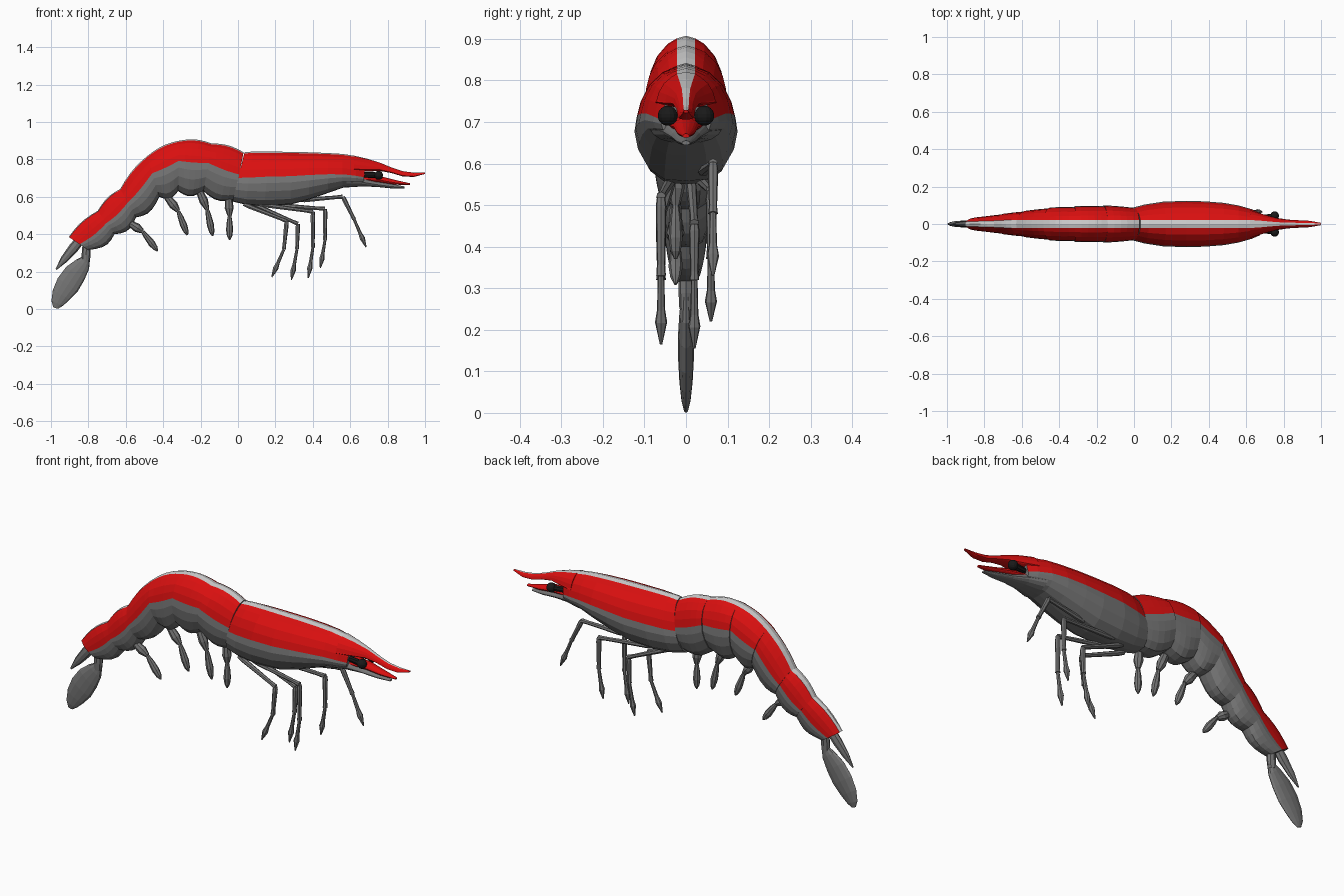
import bpy, bmesh, math
from mathutils import Vector


def material(name, rgb):
    m = bpy.data.materials.new(name)
    m.diffuse_color = (*rgb, 1)
    return m


WHITE = material("pale_stripe", (0.65, 0.65, 0.65))
RED = material("red_shell", (0.7, 0.005, 0.005))
GREY = material("grey_shell", (0.18, 0.18, 0.18))
BLACK = material("black_eye", (0.01, 0.01, 0.01))


def finish(name, bm, mats):
    bmesh.ops.recalc_face_normals(bm, faces=bm.faces)
    me = bpy.data.meshes.new(name)
    bm.to_mesh(me)
    bm.free()
    for m in mats:
        me.materials.append(m)
    ob = bpy.data.objects.new(name, me)
    bpy.context.collection.objects.link(ob)
    return ob


def skin(bm, rings, mat_of):
    """Join rings of points into a capped skin."""
    vs = [[bm.verts.new(p) for p in r] for r in rings]
    n = len(vs[0])
    for a, b in zip(vs, vs[1:]):
        for i in range(n):
            j = (i + 1) % n
            bm.faces.new((a[i], a[j], b[j], b[i])).material_index = mat_of(i)
    for r in (vs[0], vs[-1]):
        bm.faces.new(r).material_index = mat_of(n // 2)


# half cross-section: (part, position within the part, width share)
UPPER = [(0.05, None), (0.16, 0.46), (0.40, 0.72), (0.70, 0.88), (1.0, 0.96)]
LOWER = [(0.22, 1.0), (0.5, 0.93), (0.8, 0.72), (0.97, 0.42)]


def shell(name, stations, mats=(WHITE, RED, GREY)):
    """Loft of stations (top_x, top_z, bottom_x, bottom_z, half_width, colour_split)."""
    rings = []
    for tx, tz, bx, bz, hw, split in stations:
        stripe = min(0.022, 0.32 * hw)
        prof = [(u * split, stripe if w is None else max(w * hw, stripe)) for u, w in UPPER]
        prof += [(split + (1 - split) * u, w * hw) for u, w in LOWER]

        def pt(t, y):
            return (tx + (bx - tx) * t, y, tz + (bz - tz) * t)
        rings.append([pt(0, 0)] + [pt(t, w) for t, w in prof] + [pt(1, 0)]
                     + [pt(t, -w) for t, w in reversed(prof)])
    n = len(rings[0])

    def mat_of(i):
        k = min(i, n - 1 - i)
        return 0 if k == 0 else 1 if k < len(UPPER) else 2
    bm = bmesh.new()
    skin(bm, rings, mat_of)
    return finish(name, bm, mats)


def limb(name, pts, sides=8, mat=GREY):
    """Tapered tube through points (x, y, z, radius in side view, radius in y)."""
    rings = []
    for i, (x, y, z, rp, ry) in enumerate(pts):
        a, b = pts[max(i - 1, 0)], pts[min(i + 1, len(pts) - 1)]
        t = Vector((b[0] - a[0], 0, b[2] - a[2])).normalized()
        nrm = Vector((-t.z, 0, t.x))
        rings.append([Vector((x, y, z)) + nrm * rp * math.cos(c) + Vector((0, ry, 0)) * math.sin(c)
                      for c in (math.tau * k / sides for k in range(sides))])
    bm = bmesh.new()
    skin(bm, rings, lambda i: 0)
    return finish(name, bm, [mat])


# carapace
shell("carapace", [
    (0.035, 0.838, -0.03, 0.575, 0.088, 0.52), (0.08, 0.842, 0.04, 0.558, 0.104, 0.49),
    (0.17, 0.842, 0.14, 0.55, 0.119, 0.46), (0.28, 0.840, 0.28, 0.558, 0.124, 0.46),
    (0.38, 0.838, 0.38, 0.585, 0.121, 0.48), (0.48, 0.834, 0.48, 0.620, 0.113, 0.53),
    (0.56, 0.829, 0.56, 0.648, 0.099, 0.60), (0.63, 0.818, 0.63, 0.658, 0.079, 0.66),
    (0.685, 0.803, 0.67, 0.662, 0.060, 0.70)])

# rostrum
shell("rostrum", [
    (0.62, 0.820, 0.62, 0.735, 0.074, 0.8), (0.69, 0.804, 0.69, 0.735, 0.052, 0.8),
    (0.76, 0.782, 0.76, 0.738, 0.032, 0.8), (0.82, 0.757, 0.82, 0.727, 0.023, 0.8),
    (0.88, 0.737, 0.88, 0.709, 0.020, 0.8), (0.94, 0.729, 0.94, 0.706, 0.017, 0.8),
    (1.0, 0.729, 1.0, 0.722, 0.006, 0.8)], (WHITE, RED, RED))

# lower head and the red scale above it
shell("lower_head", [
    (0.58, 0.73, 0.58, 0.650, 0.085, 0.5), (0.66, 0.715, 0.66, 0.655, 0.058, 0.5),
    (0.74, 0.685, 0.74, 0.653, 0.036, 0.5), (0.82, 0.670, 0.82, 0.645, 0.024, 0.5),
    (0.89, 0.655, 0.89, 0.645, 0.010, 0.5)], (GREY, GREY, GREY))
shell("antenna_scale", [
    (0.66, 0.715, 0.66, 0.680, 0.045, 0.5), (0.76, 0.710, 0.76, 0.675, 0.030, 0.5),
    (0.84, 0.690, 0.84, 0.665, 0.022, 0.5), (0.92, 0.672, 0.92, 0.662, 0.008, 0.5)],
    (RED, RED, RED))

# eyes on short stalks
for side, s in (("left", 1), ("right", -1)):
    limb(f"eye_stalk_{side}", [(0.65, s * 0.03, 0.718, 0.014, 0.014),
                               (0.75, s * 0.043, 0.715, 0.016, 0.014)], mat=BLACK)
    bm = bmesh.new()
    bmesh.ops.create_uvsphere(bm, u_segments=14, v_segments=9, radius=0.024)
    eye = finish(f"eye_{side}", bm, [BLACK])
    eye.location = (0.752, s * 0.044, 0.715)

# abdomen segments between successive boundary lines
bounds = [(0.03, 0.838, -0.02, 0.585, 0.090, 0.47), (-0.14, 0.885, -0.185, 0.63, 0.099, 0.41),
          (-0.315, 0.900, -0.32, 0.63, 0.094, 0.40), (-0.485, 0.818, -0.42, 0.60, 0.087, 0.42),
          (-0.63, 0.642, -0.545, 0.49, 0.070, 0.48), (-0.75, 0.525, -0.66, 0.40, 0.055, 0.52),
          (-0.905, 0.385, -0.80, 0.315, 0.036, 0.55)]
for n, (a, b) in enumerate(zip(bounds, bounds[1:])):
    stations = []
    for i in range(6):
        k = i / 5
        s = [p + (q - p) * k for p, q in zip(a, b)]
        up = Vector((s[0] - s[2], s[1] - s[3])).normalized()
        arc = math.sin(math.pi * k)
        s[0] += up.x * 0.014 * arc
        s[1] += up.y * 0.014 * arc
        s[2] -= up.x * 0.028 * arc       # rounded side flap
        s[3] -= up.y * 0.028 * arc
        s[4] *= 0.96 + 0.05 * k + 0.02 * arc
        stations.append(s)
    shell(f"abdomen_segment_{n + 1}", stations)

# walking legs: hip, knee, ankle, tip in side view, with the side offset
legs = [(-0.06, [(0.03, 0.56), (0.26, 0.47), (0.245, 0.32), (0.18, 0.17)]),
        (0.02, [(0.08, 0.56), (0.32, 0.455), (0.315, 0.32), (0.285, 0.155)]),
        (-0.06, [(0.11, 0.56), (0.40, 0.52), (0.40, 0.33), (0.375, 0.165)]),
        (0.06, [(0.15, 0.56), (0.465, 0.535), (0.465, 0.37), (0.44, 0.22)]),
        (0.065, [(0.33, 0.58), (0.56, 0.60), (0.62, 0.48), (0.685, 0.33)])]
for n, (y, path) in enumerate(legs, 1):
    for j, part in enumerate(("upper", "middle", "foot")):
        p, q = Vector(path[j]), Vector(path[j + 1])
        ya = y * 0.6 if j == 0 else y
        rads = [(0, 0.010), (0.12, 0.013), (0.85, 0.010), (1, 0.012)]
        if j == 2:
            rads = [(0, 0.008), (0.5, 0.010), (0.68, 0.015), (1, 0.003)]
        pts = []
        for k, r in rads:
            c = p.lerp(q, k)
            pts.append((c.x, ya + (y - ya) * k, c.y, r, r))
        limb(f"leg_{n}_{part}", pts, 7)

# swimming legs: base, joint, tip
swimmers = [[(-0.05, 0.60), (-0.045, 0.50), (-0.045, 0.37)],
            [(-0.21, 0.64), (-0.165, 0.535), (-0.135, 0.39)],
            [(-0.38, 0.60), (-0.32, 0.525), (-0.27, 0.395)],
            [(-0.58, 0.46), (-0.51, 0.415), (-0.43, 0.31)]]
for n, path in enumerate(swimmers, 1):
    for part, j, rads in (("base", 0, [(0, 0.018), (0.6, 0.024), (1, 0.012)]),
                          ("paddle", 1, [(0, 0.009), (0.25, 0.015), (0.6, 0.019), (0.85, 0.014), (1, 0.004)])):
        p, q = Vector(path[j]), Vector(path[j + 1])
        pts = [(*[p.lerp(q, k).x, -0.025, p.lerp(q, k).y], r, r * 0.9) for k, r in rads]
        limb(f"swimmer_{n}_{part}", pts)

# tail spike and tail fan
limb("tail_spike", [(-0.84, 0.375, 0.025, 0.020), (-0.88, 0.325, 0.027, 0.018),
                    (-0.93, 0.265, 0.020, 0.012), (-0.972, 0.212, 0.004, 0.003)]
     and [(-0.84, 0, 0.375, 0.025, 0.020), (-0.88, 0, 0.325, 0.027, 0.018),
          (-0.93, 0, 0.265, 0.020, 0.012), (-0.972, 0, 0.212, 0.004, 0.003)])
limb("tail_fan_stalk", [(-0.81, 0, 0.34, 0.022, 0.018), (-0.812, 0, 0.29, 0.024, 0.018),
                        (-0.815, 0, 0.25, 0.022, 0.016)])
limb("tail_fan_blade", [(-0.80, 0, 0.285, 0.012, 0.010), (-0.83, 0, 0.24, 0.042, 0.016),
                        (-0.87, 0, 0.19, 0.060, 0.019), (-0.91, 0, 0.13, 0.064, 0.019),
                        (-0.945, 0, 0.075, 0.052, 0.016), (-0.967, 0, 0.03, 0.033, 0.011),
                        (-0.975, 0, 0.005, 0.013, 0.005)], 12)
